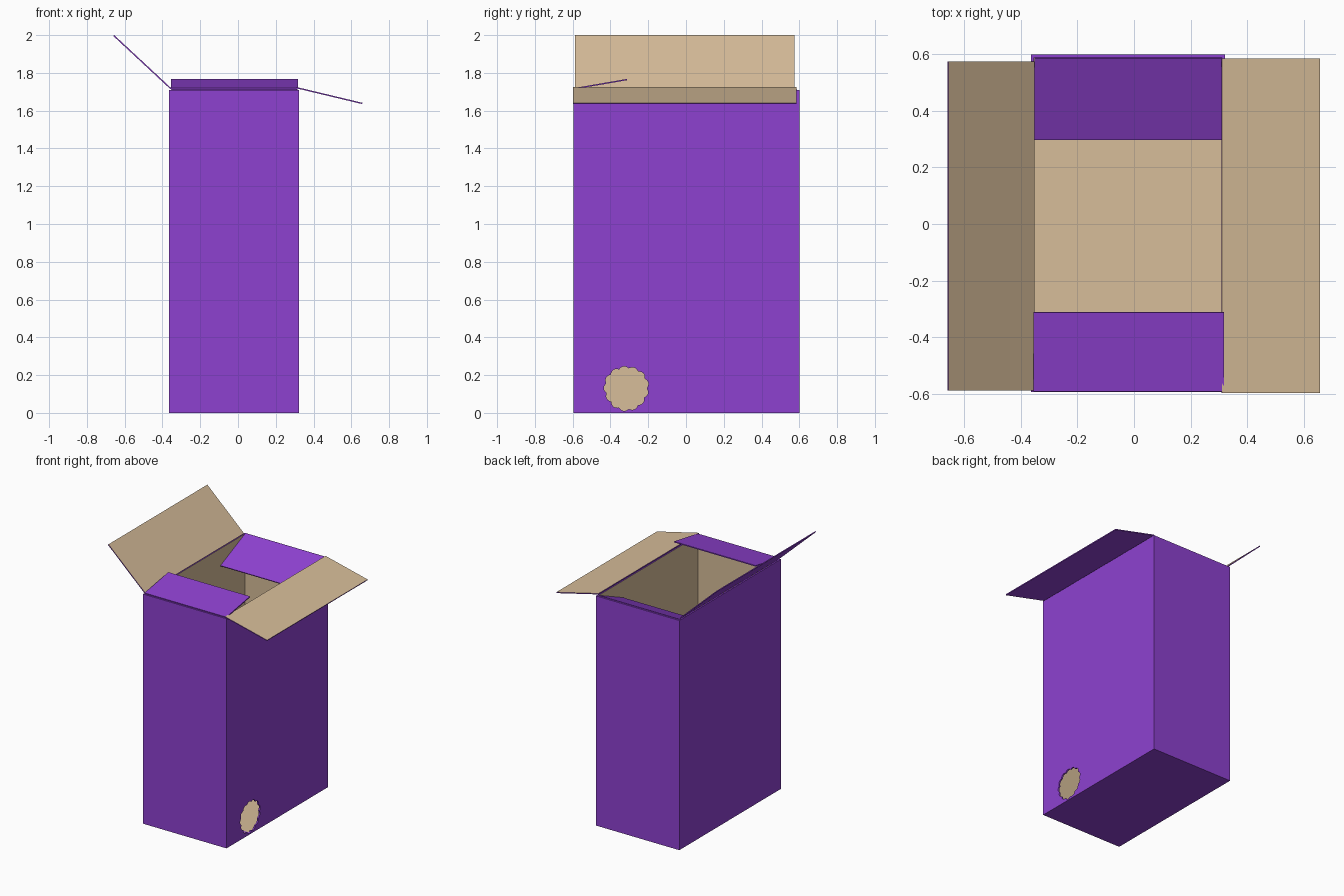
import bpy, bmesh
from math import sin, cos, pi

if "Cube" in bpy.data.objects:
    bpy.data.objects.remove(bpy.data.objects["Cube"])


def material(name, rgb):
    m = bpy.data.materials.new(name)
    m.diffuse_color = (*rgb, 1)
    m.use_nodes = True
    m.node_tree.nodes["Principled BSDF"].inputs["Base Color"].default_value = m.diffuse_color
    return m


purple = material("purple_print", (0.27, 0.053, 0.63))
tan = material("bare_card", (0.68, 0.51, 0.32))


def mesh_object(name, verts, faces):
    me = bpy.data.meshes.new(name)
    me.from_pydata(verts, [], faces)
    ob = bpy.data.objects.new(name, me)
    bpy.context.collection.objects.link(ob)
    return ob


def card(name, verts, faces, thickness):
    """Sheet of card: purple on the outside, tan on the inside."""
    ob = mesh_object(name, verts, faces)
    ob.data.materials.append(purple)
    ob.data.materials.append(tan)
    s = ob.modifiers.new("thickness", 'SOLIDIFY')
    s.thickness, s.offset = thickness, -1
    s.use_even_offset = True
    s.material_offset, s.material_offset_rim = 1, 0
    return ob


# Open-topped box body
X0, X1, Y0, Y1, H = -0.365, 0.322, -0.595, 0.60, 1.71
ring = [(X0, Y0), (X1, Y0), (X1, Y1), (X0, Y1)]
verts = [(x, y, 0) for x, y in ring] + [(x, y, H) for x, y in ring]
faces = [(3, 2, 1, 0)] + [(i, (i + 1) % 4, (i + 1) % 4 + 4, i + 4) for i in range(4)]
body = card("box_body", verts, faces, 0.011)

# Gnawed hole cut through the right wall, with a scalloped edge
N = 78
outline = []
for i in range(N):
    a = 2 * pi * i / N
    r = 0.108 + 0.011 * abs(sin(6.5 * a)) + 0.002 * sin(3 * a)
    outline.append((-0.316 + r * cos(a), 0.13 + r * sin(a)))
verts = [(x, y, z) for x in (X1 - 0.05, X1 + 0.05) for y, z in outline]
faces = [tuple(reversed(range(N))), tuple(range(N, 2 * N))]
faces += [(i, (i + 1) % N, (i + 1) % N + N, i + N) for i in range(N)]
cutter = mesh_object("hole_cutter", verts, faces)
cutter.data.materials.append(purple)
cut = body.modifiers.new("hole", 'BOOLEAN')
cut.operation, cut.solver, cut.object = 'DIFFERENCE', 'EXACT', cutter
bpy.context.view_layer.objects.active = body
for m in [m.name for m in body.modifiers]:
    bpy.ops.object.modifier_apply(modifier=m)
bpy.data.objects.remove(cutter)

# Four top flaps: hinge edge runs anticlockwise, then the free edge
flaps = {
    "front_flap": [(-0.355, -0.592, 1.72), (0.318, -0.592, 1.72),
                   (0.318, -0.313, 1.768), (-0.355, -0.313, 1.768)],
    "right_flap": [(0.31, -0.598, 1.718), (0.31, 0.585, 1.718),
                   (0.657, 0.585, 1.635), (0.657, -0.598, 1.635)],
    "back_flap": [(0.312, 0.586, 1.712), (-0.352, 0.586, 1.712),
                  (-0.352, 0.297, 1.585), (0.312, 0.297, 1.585)],
    "left_flap": [(-0.357, 0.575, 1.713), (-0.357, -0.588, 1.713),
                  (-0.66, -0.588, 1.995), (-0.66, 0.575, 1.995)],
}
for name, corners in flaps.items():
    card(name, corners, [(0, 1, 2, 3)], 0.007)
